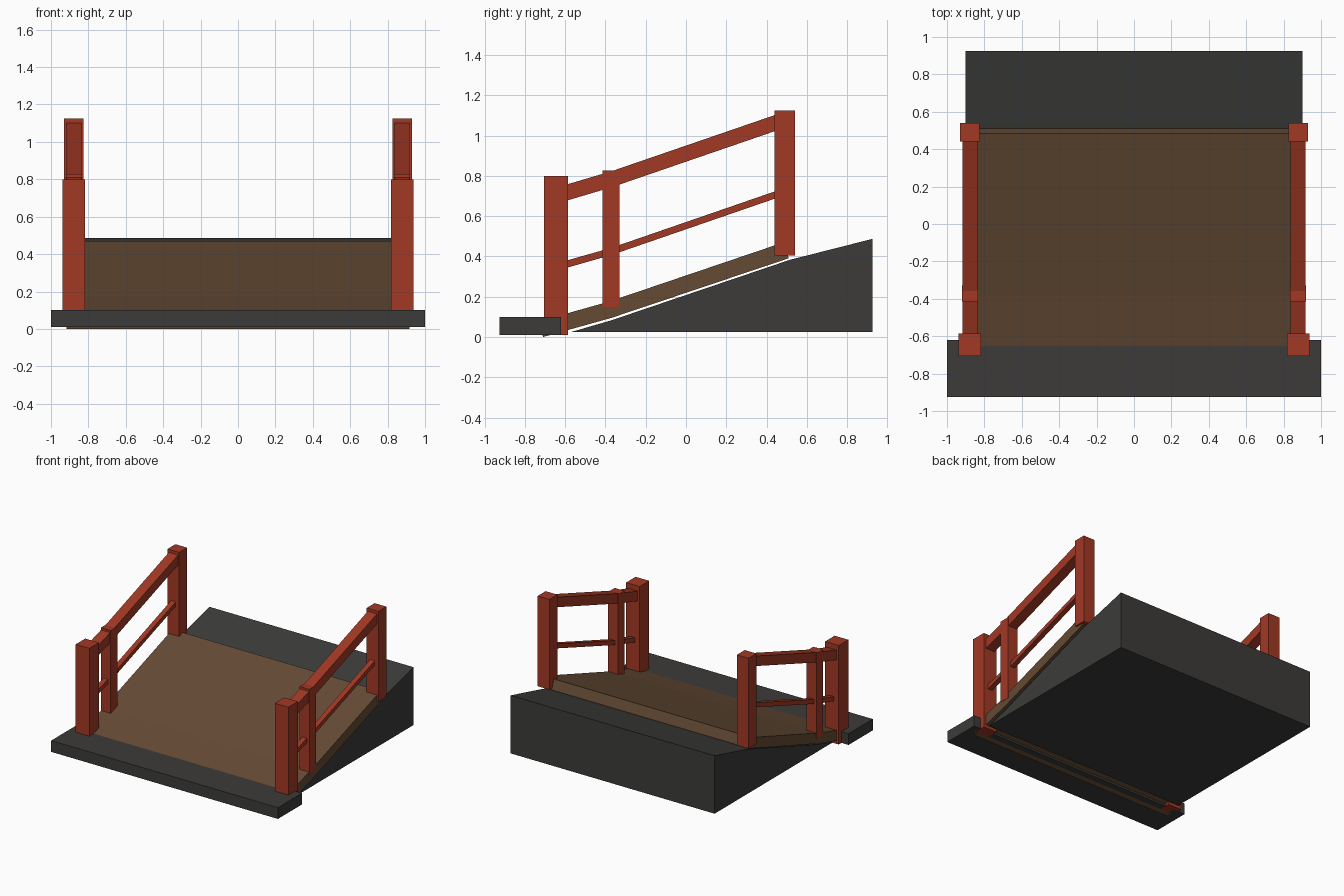
import bpy, bmesh

if "Cube" in bpy.data.objects:
    bpy.data.objects.remove(bpy.data.objects["Cube"])

def material(name, color):
    m = bpy.data.materials.new(name)
    m.diffuse_color = color
    m.use_nodes = True
    m.node_tree.nodes["Principled BSDF"].inputs["Base Color"].default_value = m.diffuse_color
    return m

STONE = material("dark_stone", (0.045, 0.044, 0.042, 1))
WOOD = material("brown_wood", (0.13, 0.07, 0.035, 1))
RED = material("red_paint", (0.36, 0.04, 0.018, 1))

def extrude_x(name, profile, x0, x1, mat):
    """Solid from a (y, z) outline swept between two x positions."""
    bm = bmesh.new()
    face = bm.faces.new([bm.verts.new((x0, y, z)) for y, z in profile])
    out = bmesh.ops.extrude_face_region(bm, geom=[face])
    verts = [v for v in out["geom"] if isinstance(v, bmesh.types.BMVert)]
    bmesh.ops.translate(bm, verts=verts, vec=(x1 - x0, 0, 0))
    bmesh.ops.recalc_face_normals(bm, faces=bm.faces)
    me = bpy.data.meshes.new(name)
    bm.to_mesh(me)
    bm.free()
    me.materials.append(mat)
    ob = bpy.data.objects.new(name, me)
    bpy.context.collection.objects.link(ob)
    return ob

def box(name, x, y, z, mat):
    return extrude_x(name, [(y[0], z[0]), (y[1], z[0]), (y[1], z[1]), (y[0], z[1])], x[0], x[1], mat)

def mirrored(ob):
    ob.modifiers.new("mirror", 'MIRROR').use_bisect_axis[0] = False

# Stone landing slab and ramp base
box("front_slab", (-1, 1), (-0.925, -0.62), (0.01, 0.10), STONE)
extrude_x("ramp_base", [(-0.57, 0.025), (0.925, 0.025), (0.925, 0.487), (0.515, 0.383),
                        (-0.37, 0.083)], -0.9, 0.9, STONE)

# Wooden deck with a shallow bend
extrude_x("deck", [(-0.71, 0.0), (-0.37, 0.095), (0.51, 0.391), (0.485, 0.47),
                   (-0.385, 0.175), (-0.73, 0.078)], -0.918, 0.918, WOOD)

# Posts, mirrored to both sides
for name, x, y, z in [
    ("front_post", (0.818, 0.938), (-0.705, -0.585), (0.01, 0.80)),
    ("middle_post", (0.833, 0.92), (-0.415, -0.33), (0.15, 0.827)),
    ("back_post", (0.827, 0.93), (0.44, 0.54), (0.405, 1.125)),
]:
    mirrored(box(name, x, y, z, RED))

# Rails following the bend of the deck
for name, x, h, zs in [
    ("top_rail", (0.837, 0.918), 0.08, (0.663, 0.743, 1.037)),
    ("lower_rail", (0.858, 0.898), 0.036, (0.33, 0.407, 0.702)),
]:
    low = list(zip((-0.64, -0.37, 0.485), zs))
    top = [(y, z + h) for y, z in reversed(low)]
    mirrored(extrude_x(name, low + top, x[0], x[1], RED))
